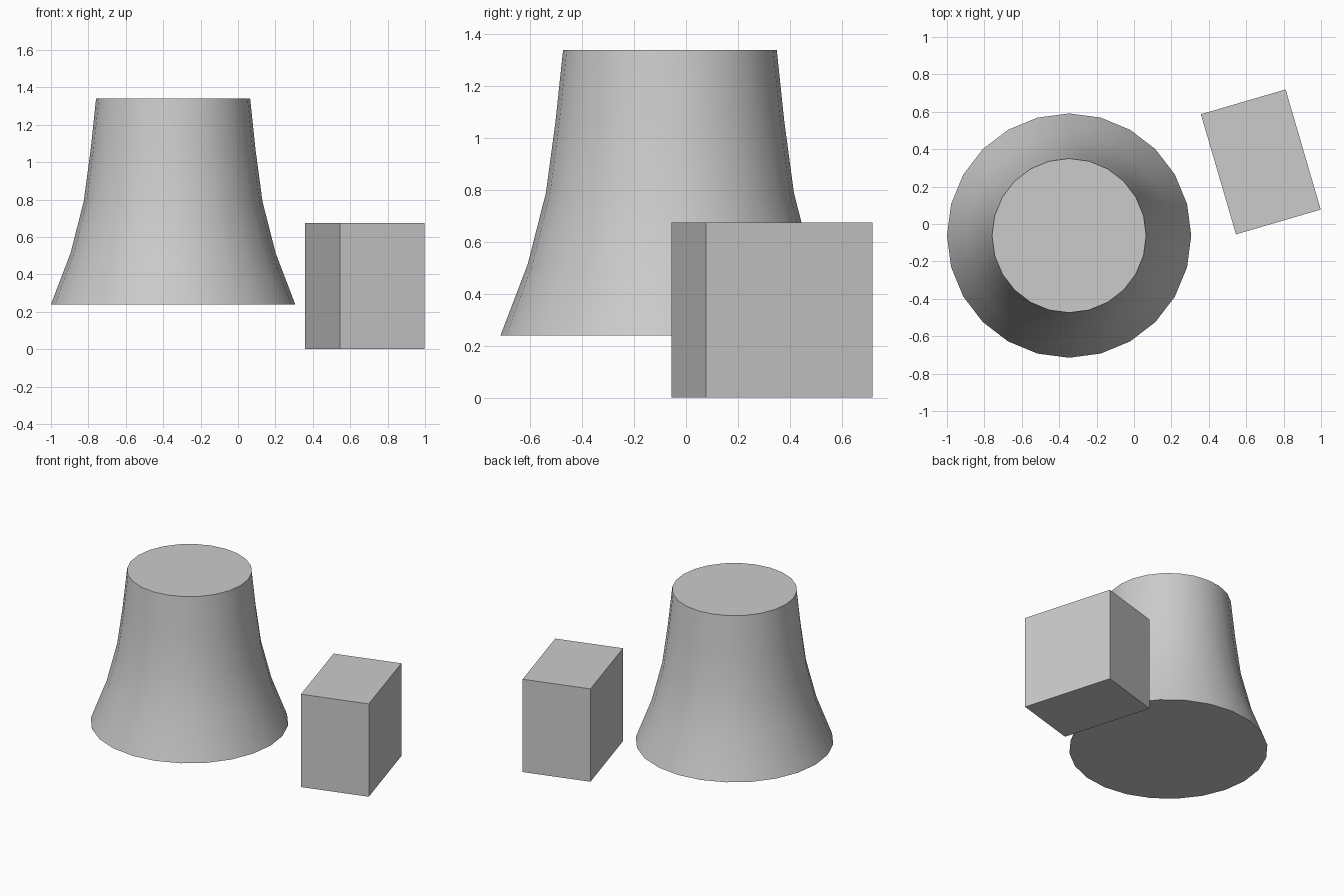
import bpy, bmesh, math
from mathutils import Matrix

if "Cube" in bpy.data.objects:
    bpy.data.objects.remove(bpy.data.objects["Cube"])

grey = bpy.data.materials.new("light grey")
grey.diffuse_color = (0.6, 0.6, 0.6, 1)
grey.use_nodes = True
grey.node_tree.nodes["Principled BSDF"].inputs["Base Color"].default_value = grey.diffuse_color


def add_object(name, bm, location, turn=0):
    bmesh.ops.recalc_face_normals(bm, faces=bm.faces)
    mesh = bpy.data.meshes.new(name)
    bm.to_mesh(mesh)
    bm.free()
    mesh.materials.append(grey)
    obj = bpy.data.objects.new(name, mesh)
    obj.location = location
    obj.rotation_euler.z = turn
    bpy.context.collection.objects.link(obj)
    return obj


# Flared body: stacked rings, capped at both ends
SIDES = 24
profile = [(0.653, 0.24), (0.548, 0.515), (0.478, 0.79), (0.441, 1.065), (0.412, 1.34)]
bm = bmesh.new()
rings = []
for r, z in profile:
    rings.append([bm.verts.new((r * math.cos(math.tau * i / SIDES),
                                r * math.sin(math.tau * i / SIDES), z))
                  for i in range(SIDES)])
for low, high in zip(rings, rings[1:]):
    for i in range(SIDES):
        j = (i + 1) % SIDES
        bm.faces.new((low[i], low[j], high[j], high[i]))
bm.faces.new(rings[0][::-1])
bm.faces.new(rings[-1])
body = add_object("flared_body", bm, (-0.347, -0.062, 0))

# Smooth flank with sharp rims
bpy.context.view_layer.objects.active = body
body.select_set(True)
bpy.ops.object.shade_smooth_by_angle(angle=math.radians(30))

# Turned block standing on the ground
bm = bmesh.new()
bmesh.ops.create_cube(bm, size=1, matrix=Matrix.Diagonal((0.472, 0.669, 0.675, 1)))
add_object("side_block", bm, (0.678, 0.332, 0.3375), math.radians(16.3))
